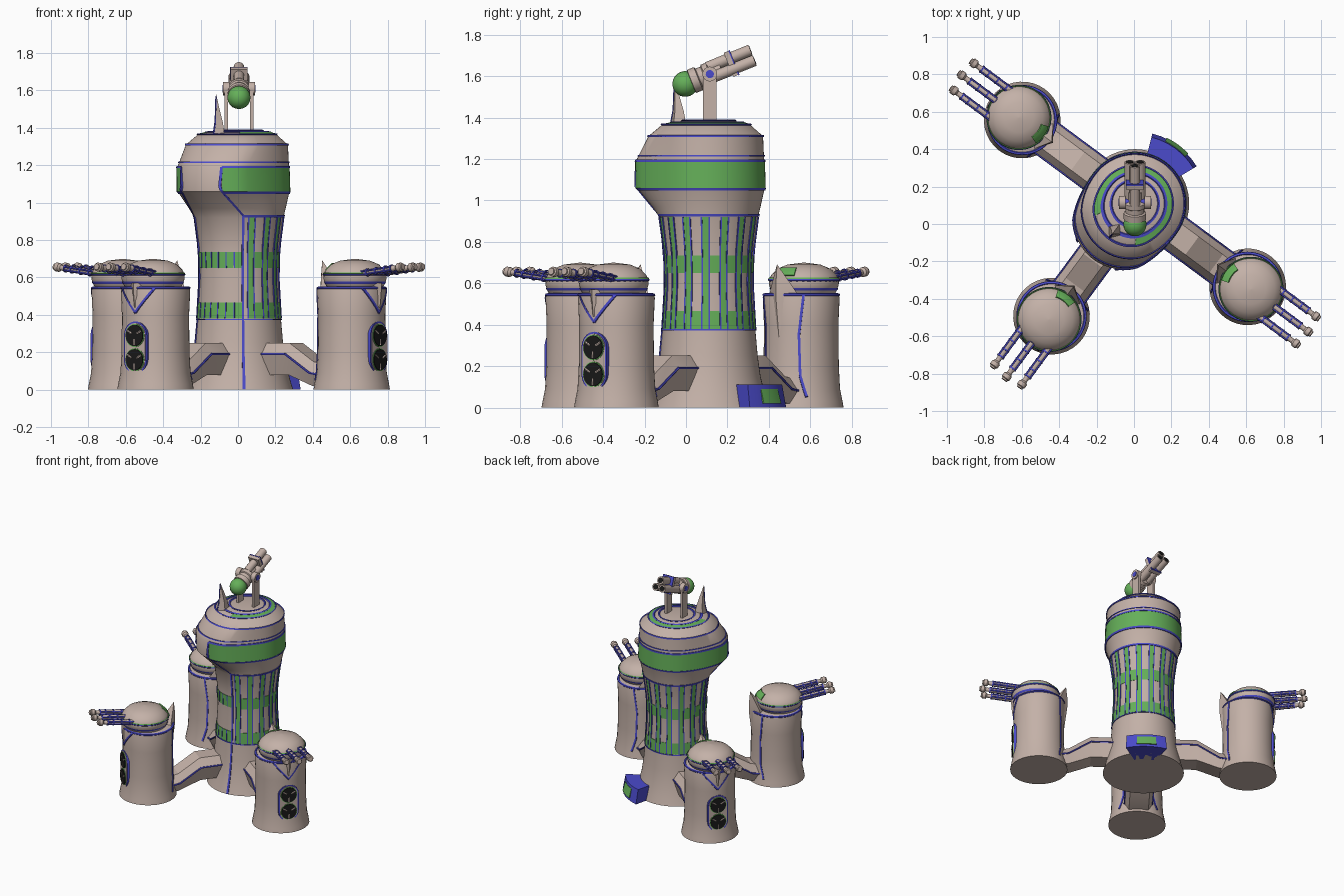
import bpy, bmesh
from math import sin, cos, radians, pi, hypot
from mathutils import Matrix, Vector

if "Cube" in bpy.data.objects:
    bpy.data.objects.remove(bpy.data.objects["Cube"])


def material(name, c):
    m = bpy.data.materials.new(name)
    m.diffuse_color = (*c, 1)
    m.use_nodes = True
    m.node_tree.nodes["Principled BSDF"].inputs["Base Color"].default_value = m.diffuse_color
    return m


STONE = material("stone", (0.55, 0.44, 0.39))
GREEN = material("green", (0.13, 0.43, 0.10))
BLUE = material("blue", (0.07, 0.07, 0.60))
BLACK = material("black", (0.01, 0.01, 0.01))
CX, CY, AXIS = 0.005, 0.11, -126.5
I = Matrix()


def make(name, parts, mat, M=I, angle=35):
    """Loft every part (a list of closed cross-sections) into one object."""
    bm = bmesh.new()
    for rows in parts:
        vs = [[bm.verts.new(M @ Vector(p)) for p in r] for r in rows]
        n = len(vs[0])
        for a, b in zip(vs, vs[1:]):
            for i in range(n):
                j = (i + 1) % n
                bm.faces.new((a[i], a[j], b[j], b[i]))
        bm.faces.new(vs[0][::-1])
        bm.faces.new(vs[-1])
    bmesh.ops.remove_doubles(bm, verts=bm.verts, dist=1e-6)
    bmesh.ops.recalc_face_normals(bm, faces=bm.faces)
    me = bpy.data.meshes.new(name)
    bm.to_mesh(me)
    bm.free()
    me.materials.append(mat)
    ob = bpy.data.objects.new(name, me)
    bpy.context.collection.objects.link(ob)
    bpy.context.view_layer.objects.active = ob
    bpy.ops.object.select_all(action='DESELECT')
    ob.select_set(True)
    bpy.ops.object.shade_smooth_by_angle(angle=radians(angle))
    return ob


def lathe(prof, n=32):
    return [[(r * cos(2 * pi * i / n), r * sin(2 * pi * i / n), z) for i in range(n)] for r, z in prof]


def rod(p, q, prof, n=12):
    """Lathe laid from p to q; profile is (radius, distance along)."""
    p, q = Vector(p), Vector(q)
    M = Matrix.Translation(p) @ (q - p).to_track_quat('Z', 'Y').to_matrix().to_4x4()
    return [[M @ Vector(v) for v in r] for r in lathe(prof, n)]


def tube(p, q, r, n=12):
    return rod(p, q, [(r, 0), (r, (Vector(q) - Vector(p)).length)], n)


def box(x0, x1, y0, y1, z0, z1):
    return [[(x0, y0, z), (x1, y0, z), (x1, y1, z), (x0, y1, z)] for z in (z0, z1)]


def interp(tab, z):
    for (z0, v0), (z1, v1) in zip(tab, tab[1:]):
        if z <= z1:
            return v0 + (v1 - v0) * max(0, (z - z0) / (z1 - z0))
    return tab[-1][1]


# Tower surface: radius by height, plus the nose that bulges along AXIS
TOWER = [(0, .29), (.05, .275), (.15, .25), (.25, .236), (.375, .225), (.6, .212), (.75, .216),
         (.92, .238), (.97, .25), (1.05, .268), (1.06, .272), (1.19, .268), (1.22, .266),
         (1.31, .262), (1.365, .20), (1.375, .165), (1.385, .12)]
NOSE = [(.93, 0), (1.07, 1), (1.19, 1), (1.31, .35), (1.365, .3), (1.385, 0)]


def tower_pt(a, z, off=0):
    r = interp(TOWER, z) + off
    s = .105 * interp(NOSE, z) * min(1, max(0, (cos(radians(a - AXIS)) + .1) / .7))
    d = radians(AXIS)
    return (CX + r * cos(radians(a)) + s * cos(d), CY + r * sin(radians(a)) + s * sin(d),
            z + (off if z > 1.31 else 0))


POD = [(0, .205), (.03, .2), (.09, .188), (.2, .182), (.4, .18), (.53, .186), (.545, .182), (.55, .165)]
DOME = [(.50, .09), (.555, .155), (.59, .168), (.615, .17), (.64, .158), (.67, .128), (.69, .08), (.70, .001)]


def turned(tab, dx=0):
    def pt(a, z, off=0):
        r = interp(tab, z) + off
        return (dx + r * cos(radians(a)), r * sin(radians(a)), z + off)
    return pt


pod_pt, dome_pt = turned(POD), turned(DOME, .022)


def patch(fn, a0, a1, z0, z1, off=.003, tab=TOWER):
    zs = [z0] + [z for z, _ in tab if z0 < z < z1] + [z1]
    n = max(2, int((a1 - a0) / 5.6))
    return [[fn(a, z, off) for z in zs] + [fn(a, z, -.01) for z in zs[::-1]]
            for a in (a0 + (a1 - a0) * i / n for i in range(n + 1))]


def stroke(fn, pts, w=.01, off=.005, R=.22, n=8):
    """Thin raised line through (angle, z) points on a surface."""
    out = []
    for (a0, z0), (a1, z1) in zip(pts, pts[1:]):
        da, dz = radians(a1 - a0) * R, z1 - z0
        L = hypot(da, dz)
        na, nz = -dz / L * w / 2, da / L * w / 2
        deg = na / R * 180 / pi
        out.append([[fn(a + deg, z + nz, off), fn(a - deg, z - nz, off),
                     fn(a - deg, z - nz, -.01), fn(a + deg, z + nz, -.01)]
                    for a, z in ((a0 + (a1 - a0) * i / n, z0 + dz * i / n) for i in range(n + 1))])
    return out


def ring(fn, z, h=.01, off=.005, tab=TOWER, gap=0):
    return patch(fn, AXIS + gap + .01, AXIS + 359.99 - gap, z, z + h, off, tab)


# Central tower
make("tower", [[[tower_pt(i * 5.625, z) for i in range(64)] for z, _ in TOWER]], STONE)
make("head_band", [patch(tower_pt, AXIS + 30, AXIS + 330, 1.06, 1.185)], GREEN)
make("roof_band", [patch(tower_pt, AXIS + 42, AXIS + 318, 1.366, 1.374)], GREEN)
lines = [ring(tower_pt, z, h, .005, TOWER, g) for z, h, g in
         ((1.047, .013, 30), (1.185, .012, 30), (1.213, .006, 0), (1.305, .006, 0), (.922, .012, 42),
          (1.362, .004, 0), (1.374, .003, 0), (1.383, .002, 0), (.372, .006, 0))]
A0, STEP = AXIS + 42, 23
for s in (1, -1):
    lines += stroke(tower_pt, [(AXIS + s * 42, .002), (AXIS + s * 42, .93), (AXIS + s * 31, 1.04),
                               (AXIS + s * 28, 1.09), (AXIS + s * 30, 1.19)], .012)
greens = []
for i in range(12):
    a = A0 + i * STEP
    greens.append(patch(tower_pt, a + 7, a + 16, .38, .92))
    lines += stroke(tower_pt, [(a + 7, .38), (a + 7, .92)], .007) + stroke(tower_pt, [(a + 16, .38), (a + 16, .92)], .007)
    for z in (.38, .65):
        greens.append(patch(tower_pt, a + 17, a + 29, z, z + .085))
for i in range(7):
    for z in (.38, .65):
        a = AXIS - 42 + i * 12
        greens.append(patch(tower_pt, a + 1, a + 11, z, z + .085))
        lines += stroke(tower_pt, [(a, z), (a, z + .085)], .006)
make("window_panels", greens, GREEN)
make("tower_trim", lines, BLUE)

# Entrance at the back of the tower
def arc(a0, a1, r0, r1, z0, z1):
    return [[(CX + r * cos(radians(a)), CY + r * sin(radians(a)), z) for r, z in
             ((r0, z0), (r1, z0), (r1 - .02, z1), (r0, z1))] for a in (a0 + (a1 - a0) * i / 6 for i in range(7))]


make("entrance_frame", [arc(31, 76, .2, .385, 0, .11)], BLUE)
make("entrance_door", [arc(43, 64, .3, .39, .02, .09)], GREEN)

# Spike on the head
H = Matrix.Translation((CX, CY, 0)) @ Matrix.Rotation(radians(AXIS), 4, 'Z')


def diamond(x0, x1, hw, z):
    m = (x0 + x1) / 2
    return [(x0, 0, z), (m, hw, z), (x1, 0, z), (m, -hw, z)]


make("head_spike", [[diamond(.13, .235, .045, 1.34), diamond(.15, .215, .028, 1.43),
                     diamond(.175, .21, .013, 1.5), diamond(.205, .206, .001, 1.58)]], STONE, H, 20)
make("spike_trim", [tube((.232, 0, 1.35), (.213, 0, 1.43), .005, 6), tube((.213, 0, 1.43), (.206, 0, 1.57), .004, 6)], BLUE, H)

# Top cannon, built along +x then tilted upward and aimed at +y
G = Matrix.Translation((CX, .115, 1.61)) @ Matrix.Rotation(pi / 2, 4, 'Z') @ Matrix.Rotation(radians(-22), 4, 'Y')
make("cannon_yoke", [box(CX + s * .068 - .009, CX + s * .068 + .009, .082, .148, 1.37, 1.61) for s in (1, -1)] +
     [tube((CX + s * .05, .115, 1.61), (CX + s * .085, .115, 1.61), .036, 16) for s in (1, -1)], STONE)
make("cannon_pivots", [tube((CX - .088, .115, 1.61), (CX + .088, .115, 1.61), .02, 12)], BLUE)
make("cannon_body", [rod((-.1, 0, 0), (1, 0, 0), [(.04, 0), (.06, .005), (.06, .04), (.05, .045), (.05, .07),
                                                  (.058, .075), (.058, .1), (.035, .11), (.035, .16)], 20)], STONE, G)
tips = [(0, .034), (.028, -.02), (-.028, -.02)]
make("cannon_barrels", [tube((0, y, z), (.225, y, z), .028, 14) for y, z in tips], STONE, G)
make("cannon_muzzles", [tube((.21, y, z), (.227, y, z), .02, 14) for y, z in tips], BLACK, G)
make("cannon_clamp", [box(.1, .125, -.045, .045, -.055, .07)], STONE, G)
make("cannon_clamp_trim", [box(.125, .132, -.047, .047, -.057, .072)], BLUE, G)
make("cannon_rear_ball", [rod((-.19, 0, 0), (1, 0, 0),
     [(.062 * sin(pi * i / 12), .062 - .062 * cos(pi * i / 12)) for i in range(13)], 20),
     tube((-.13, 0, 0), (-.09, 0, 0), .05, 20)], GREEN, G)

# Three arms with turret pods
ARM = [(.18, .25, .08), (.38, .25, .08), (.54, .15, .02), (.66, .13, .01)]
GUNS = [(-.09, .41), (0, .425), (.09, .41)]
for label, th in (("left", 143.5), ("front", AXIS), ("right", -36.5)):
    T = Matrix.Translation((CX, CY, 0)) @ Matrix.Rotation(radians(th), 4, 'Z')
    P = T @ Matrix.Translation((.75, 0, 0))
    make(label + "_arm", [[[(s, -.06, t), (s, .06, t), (s, .1, t - .06), (s, .07, b), (s, -.07, b), (s, -.1, t - .06)]
                           for s, t, b in ARM]], STONE, T, 20)
    make(label + "_arm_trim", [tube((a[0], y, a[1] - .06), (b[0], y, b[1] - .06), .006, 6)
                               for y in (.099, -.099) for a, b in zip(ARM, ARM[1:])], BLUE, T)
    make(label + "_pod", [lathe([(r, z) for z, r in POD], 36)], STONE, P)
    make(label + "_pod_fin", [[diamond(-.18, -.15, .02, .33), diamond(-.205, -.07, .095, .53),
                               diamond(-.205, -.12, .055, .6), diamond(-.196, -.195, .001, .69)]], STONE, P, 20)
    trim = [ring(pod_pt, .538, .01, .004, POD), ring(dome_pt, .565, .009, .004, DOME), ring(dome_pt, .61, .006, .004, DOME)]
    trim += stroke(pod_pt, [(-36, .545), (0, .41), (36, .545)], .012, .004, .18)
    for s in (1, -1):
        trim += stroke(pod_pt, [(180 + s * 44, .05), (180 + s * 35, .15), (180 + s * 33, .35), (180 + s * 40, .54)], .012, .004, .18)
    make(label + "_pod_trim", trim, BLUE, P)
    make(label + "_dome", [[[dome_pt(i * 10, z) for i in range(36)] for z, _ in DOME]], STONE, P)
    make(label + "_dome_band", [ring(dome_pt, .618, .006, .003, DOME), patch(dome_pt, 160, 200, .635, .672, .005, DOME)], GREEN, P)
    # Chin wedge under the dome
    make(label + "_chin", [[diamond(.14, .188, .01, .44), diamond(.1, .195, .05, .5), diamond(.08, .2, .08, .57)]], STONE, P)

    # Capsule hatch with two round launch tubes
    def capsule(x0, x1, r):
        c = [(r * cos(pi * i / 10), .29 + r * sin(pi * i / 10)) for i in range(11)]
        c += [(-y, .45 - z) for y, z in c]
        return [[(x, y, z) for y, z in c] for x in (x0, x1)]
    make(label + "_hatch_frame", [capsule(.12, .181, .076)], BLUE, P)
    make(label + "_hatch_panel", [capsule(.12, .184, .067)], STONE, P)
    make(label + "_tube_rims", [tube((.14, 0, z), (.187, 0, z), .062, 24) for z in (.16, .29)], GREEN, P)
    make(label + "_tubes", [tube((.14, 0, z), (.192, 0, z), .057, 24) for z in (.16, .29)], BLACK, P)
    make(label + "_tube_vanes", [tube((.191, .02 * cos(a), z + .02 * sin(a)), (.191, .052 * cos(a), z + .052 * sin(a)), .005, 6)
                                 for z in (.16, .29) for a in (.5, 2.6, 4.7)], STONE, P)
    # Three parallel guns
    barrels, bands = [], []
    for y, L in GUNS:
        p, q = Vector((.08, y, .615)), Vector((L, y, .658))
        d = (q - p).normalized()
        n = (q - p).length
        barrels.append(rod(p, q, [(.017, 0), (.017, n - .07), (.014, n - .065), (.014, n - .045), (.024, n - .035),
                                  (.024, n - .012), (.017, n - .008), (.017, n)]))
        bands += [tube(p + d * k, p + d * (k + .008), .022) for k in (.09, .15, .21, n - .08)]
        bands += [tube(p + Vector((0, s * .014, h)), p + d * (n - .08) + Vector((0, s * .014, h)), .006, 6)
                  for s in (1, -1) for h in (.009, -.009)]
    make(label + "_guns", barrels, STONE, P)
    make(label + "_gun_trim", bands, BLUE, P)
